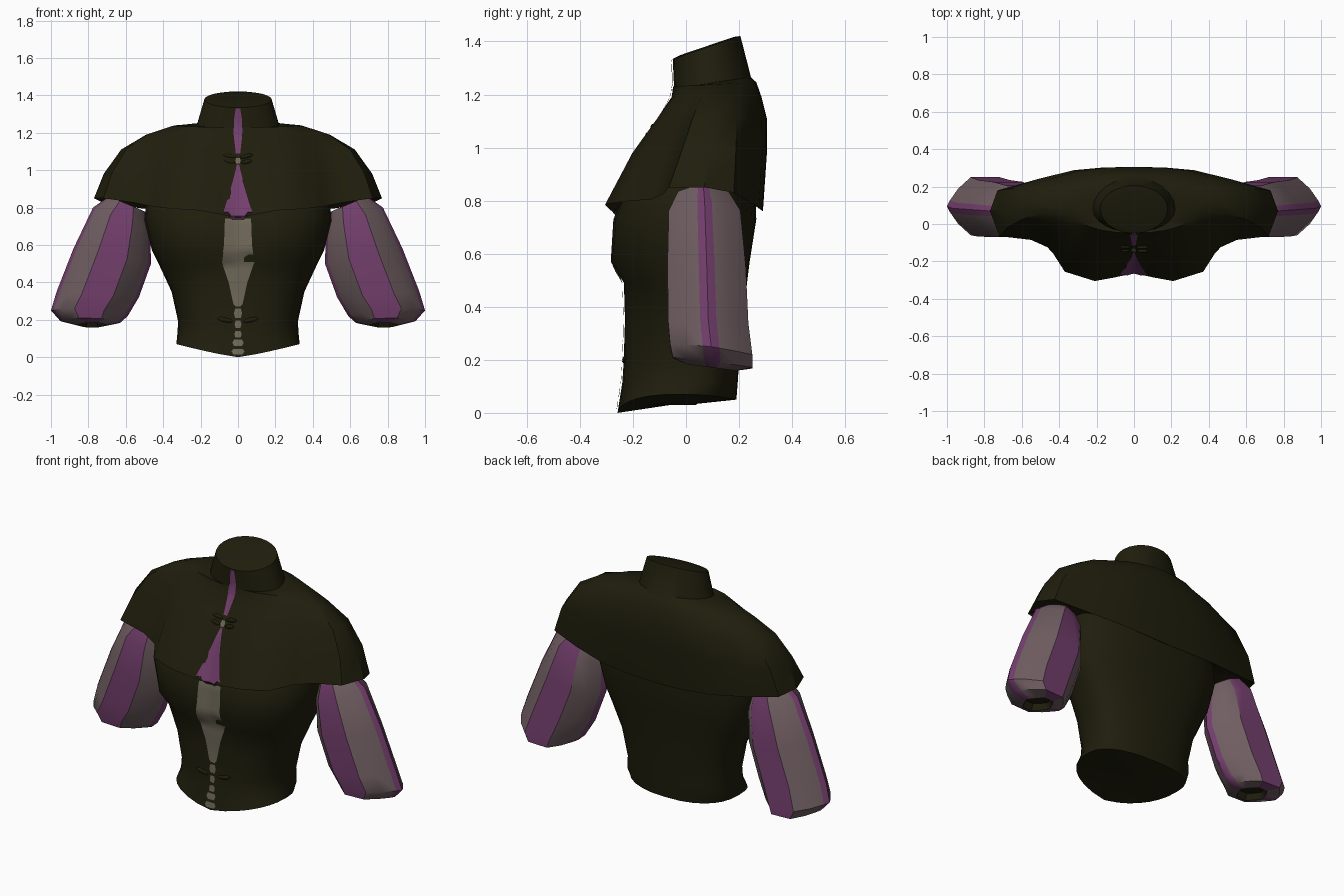
import bpy, bmesh, math
from mathutils import Vector
from mathutils.bvhtree import BVHTree

if "Cube" in bpy.data.objects:
    bpy.data.objects.remove(bpy.data.objects["Cube"])


def mat(name, rgb):
    m = bpy.data.materials.new(name)
    m.diffuse_color = (*rgb, 1)
    m.use_nodes = True
    m.node_tree.nodes["Principled BSDF"].inputs["Base Color"].default_value = m.diffuse_color
    return m


OLIVE = mat("dark olive cloth", (0.0135, 0.0125, 0.0038))
PURPLE = mat("purple cloth", (0.172, 0.049, 0.152))
MAUVE = mat("grey mauve cloth", (0.162, 0.112, 0.122))
STONE = mat("stone grey cloth", (0.160, 0.138, 0.098))


def make(name, verts, faces, mats, rule=None, closed=True):
    me = bpy.data.meshes.new(name)
    me.from_pydata(verts, [], faces)
    for m in mats:
        me.materials.append(m)
    if rule:
        for p in me.polygons:
            p.material_index = rule(p.index)
    if closed:
        bm = bmesh.new()
        bm.from_mesh(me)
        bmesh.ops.recalc_face_normals(bm, faces=bm.faces)
        bm.to_mesh(me)
        bm.free()
    ob = bpy.data.objects.new(name, me)
    bpy.context.collection.objects.link(ob)
    bpy.ops.object.select_all(action='DESELECT')
    ob.select_set(True)
    bpy.context.view_layer.objects.active = ob
    bpy.ops.object.shade_smooth_by_angle(angle=math.radians(40))
    return ob


def loft(name, rings, mats, rule=None):
    n = len(rings[0])
    verts = [p for r in rings for p in r]
    faces = [(k * n + i, k * n + (i + 1) % n, (k + 1) * n + (i + 1) % n, (k + 1) * n + i)
             for k in range(len(rings) - 1) for i in range(n)]
    faces += [tuple(range(n)), tuple(range(len(verts) - n, len(verts)))]
    return make(name, verts, faces, mats, rule)


def spow(v, e):
    return math.copysign(abs(v) ** e, v)


# Jacket body: rounded rings with a soft groove down the chest
def body_ring(z, w, f, b, hem=False):
    ring = []
    groove = 0.045 if z > 0.55 else 0.008 if z > 0.3 else 0
    for i in range(28):
        a = 2 * math.pi * i / 28
        x, s = w * spow(math.cos(a), 0.85), spow(math.sin(a), 0.8)
        c = -0.02 if hem else 0.04
        y = c + s * ((b - c) if s > 0 else (c - f))
        if s < 0:
            y += groove * math.exp(-(x / 0.12) ** 2)
        zz = z
        if hem:
            zz = z + 0.07 * min(1, abs(x) / w) ** 1.2 + max(0, s) * 0.05 * (1 - abs(x) / w)
        ring.append((x, y, zz))
    return ring


levels = [(0.03, 0.03, -0.06, 0.0), (0.0, 0.33, -0.258, 0.19, True),
          (0.115, 0.325, -0.24, 0.195), (0.19, 0.32, -0.235, 0.20),
          (0.35, 0.355, -0.238, 0.215), (0.49, 0.42, -0.242, 0.23),
          (0.57, 0.46, -0.305, 0.24), (0.73, 0.50, -0.292, 0.265),
          (0.85, 0.49, -0.24, 0.26), (1.0, 0.42, -0.12, 0.25)]
body = loft("jacket_body", [body_ring(*l) for l in levels], [OLIVE])

# Shoulder yoke and collar: a half section blended towards an ellipse going up
section = [(0, -.262), (.1, -.285), (.21, -.305), (.37, -.255), (.45, -.13), (.55, -.085),
           (.72, -.065), (.77, .07), (.73, .18), (.55, .23), (.34, .275), (.17, .288), (0, .29)]
hem_z = [.745, .765, .785, .795, .805, .825, .85, .85, .83, .80, .775, .765, .76]


def yoke_ring(z, tilt, w, f, b, t):
    half = []
    c = 0.08
    for i, (sx, sy) in enumerate(section):
        a = -math.pi / 2 + math.pi * i / 12
        yn = (sy - c) / (0.385 if sy < c else 0.21)
        x = w * ((1 - t) * sx / 0.77 + t * math.cos(a))
        yn = (1 - t) * yn + t * math.sin(a)
        y = c + yn * ((c - f) if yn < 0 else (b - c))
        zz = hem_z[i] + z if z < 0.2 else z + tilt * (y - 0.1)
        half.append((x if 0 < i < 12 else 0, y, zz))
    return half + [(-x, y, zz) for x, y, zz in half[-2:0:-1]]


yoke = loft("shoulder_yoke", [yoke_ring(*l) for l in [
    (0.05, 0, .66, -.25, .22, 0),
    (0.0, 0, .77, -.305, .29, 0),
    (0.98, 0, .72, -.205, .305, .08),
    (1.11, 0, .63, -.115, .305, .25),
    (1.19, 0, .50, -.06, .285, .55),
    (1.238, .05, .35, -.05, .265, .9),
    (1.245, .14, .22, -.045, .245, 1),
    (1.385, .34, .18, -.05, .205, 1),
    (1.39, .34, .15, -.02, .18, 1)]], [OLIVE])

# Sleeves: outer and inner edge points of tilted six-sided rings, striped lengthwise
arm = [(.69, .86, .50, .78, -.03, .16), (.775, .80, .47, .68, -.065, .205),
       (.88, .58, .465, .50, -.07, .225), (.97, .35, .53, .32, -.067, .235),
       (1.0, .25, .59, .22, -.06, .25), (.95, .195, .63, .185, -.05, .25),
       (.86, .172, .70, .172, .0, .19), (.85, .21, .71, .21, .02, .17)]
N = 16


def stripe(i):
    k, j = divmod(i, N)
    if k >= len(arm) - 2:
        return 2
    return 0 if ((j + 1) % N) // 2 % 2 == 0 else 1


for side, label in ((1, "left"), (-1, "right")):
    rings = []
    for k, (ox, oz, ix, iz, y0, y1) in enumerate(arm):
        ring = []
        for i in range(N):
            a = 2 * math.pi * i / N
            u = math.cos(a)
            v = math.copysign(min(1, 1.55 * (1 - abs(u)) + 0.22 * abs(math.sin(a))), math.sin(a))
            if i % 8 == 0:
                v = 0
            y = (y0 + y1) / 2 + v * (y1 - y0) / 2
            tilt = -0.13 * (y - 0.09) * (k >= 4)
            ring.append((side * ((ox + ix) / 2 + u * (ox - ix) / 2), y,
                         (oz + iz) / 2 + u * (oz - iz) / 2 + tilt))
        rings.append(ring)
    loft(label + "_sleeve", rings, [PURPLE, MAUVE, OLIVE], stripe)

# Thin front panels laid onto the jacket surface
trees = []
for ob in (body, yoke):
    trees.append(BVHTree.FromPolygons([v.co for v in ob.data.vertices],
                                      [p.vertices for p in ob.data.polygons]))


def front_y(x, z):
    hits = [t.ray_cast(Vector((x, -2, z)), Vector((0, 1, 0)))[0] for t in trees]
    return min([h.y for h in hits if h] or [-0.05])


def panel(name, outline, material):
    verts, cols = [], 7
    rows = []
    for (z0, w0), (z1, w1) in zip(outline, outline[1:]):
        n = max(1, round((z1 - z0) / 0.02))
        rows += [(z0 + (z1 - z0) * k / n, w0 + (w1 - w0) * k / n) for k in range(n)]
    rows.append(outline[-1])
    for z, w in rows:
        for c in range(cols):
            x = w * (2 * c / (cols - 1) - 1)
            verts.append((x, front_y(x, z) - 0.006, z))
    faces = [(r * cols + c, r * cols + c + 1, (r + 1) * cols + c + 1, (r + 1) * cols + c)
             for r in range(len(rows) - 1) for c in range(cols - 1)]
    make(name, verts, faces, [material], closed=False)


panel("shirt_front", [(.27, .012), (.285, .025), (.40, .05), (.51, .088),
                      (.60, .075), (.742, .07)], STONE)
panel("chest_gap", [(.735, .03), (.775, .078), (.85, .055), (.95, .025), (1.03, .006)], PURPLE)
panel("collar_gap", [(1.09, .012), (1.2, .024), (1.28, .02), (1.33, .012)], PURPLE)
for i, (z, h, w) in enumerate([(.21, .05, .022), (.155, .04, .018), (.105, .035, .02),
                               (.06, .035, .03), (.015, .03, .035), (1.035, .03, .014)]):
    panel("closure_%d" % i, [(z, w * .7), (z + h / 2, w), (z + h, w * .7)], STONE)

# Small gathered folds beside the fastenings
for z, reach, size in ((1.075, .045, .035), (1.045, .045, .03), (.2, .07, .045)):
    for s in (-1, 1):
        bpy.ops.mesh.primitive_uv_sphere_add(
            segments=10, ring_count=6, radius=1,
            location=(s * reach, front_y(s * reach, z), z))
        fold = bpy.context.object
        fold.name = "gathered_fold"
        fold.scale = (size, 0.01, 0.012)
        fold.rotation_euler = (0, s * math.radians(-12), 0)
        fold.data.materials.append(OLIVE)
        bpy.ops.object.shade_smooth_by_angle(angle=math.radians(40))
